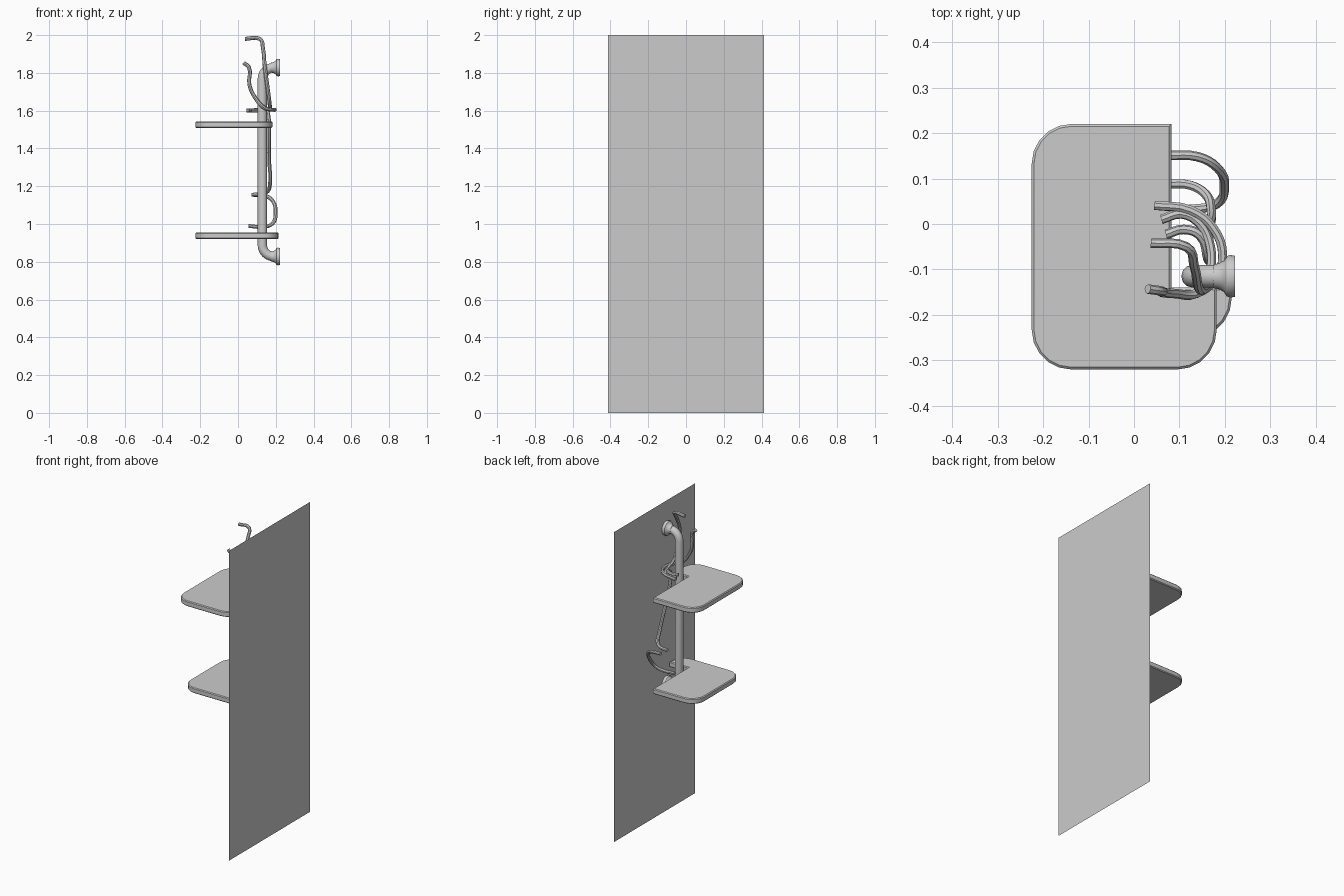
import bpy, bmesh, math
from mathutils import Matrix

if "Cube" in bpy.data.objects:
    bpy.data.objects.remove(bpy.data.objects["Cube"])

WALL_X = 0.225
POLE_X, POLE_Y = 0.129, -0.115


def finish(name, bm, smooth=True):
    bmesh.ops.recalc_face_normals(bm, faces=bm.faces)
    me = bpy.data.meshes.new(name)
    bm.to_mesh(me)
    bm.free()
    ob = bpy.data.objects.new(name, me)
    bpy.context.collection.objects.link(ob)
    if smooth:
        shade(ob)
    return ob


def shade(ob):
    bpy.ops.object.select_all(action='DESELECT')
    ob.select_set(True)
    bpy.context.view_layer.objects.active = ob
    bpy.ops.object.shade_smooth_by_angle(angle=math.radians(35))


def tube(name, points, radius, kind='BEZIER', bevel=2, res=4):
    """Round bar swept along a path, turned into a mesh."""
    cu = bpy.data.curves.new(name, 'CURVE')
    cu.dimensions = '3D'
    cu.bevel_depth = radius
    cu.bevel_resolution = bevel
    cu.use_fill_caps = True
    cu.resolution_u = res
    sp = cu.splines.new(kind)
    if kind == 'BEZIER':
        sp.bezier_points.add(len(points) - 1)
        for bp, p in zip(sp.bezier_points, points):
            bp.co = p
            bp.handle_left_type = bp.handle_right_type = 'AUTO'
    else:
        sp.points.add(len(points) - 1)
        for sp_pt, p in zip(sp.points, points):
            sp_pt.co = (*p, 1)
    ob = bpy.data.objects.new(name, cu)
    bpy.context.collection.objects.link(ob)
    bpy.ops.object.select_all(action='DESELECT')
    ob.select_set(True)
    bpy.context.view_layer.objects.active = ob
    bpy.ops.object.convert(target='MESH')
    ob = bpy.context.view_layer.objects.active
    ob.name = name
    shade(ob)
    return ob


def corner(cx, cy, r, start, n=5):
    """Quarter circle, counter-clockwise from the start angle in degrees."""
    return [(cx + r * math.cos(math.radians(start + 90 * i / n)),
             cy + r * math.sin(math.radians(start + 90 * i / n))) for i in range(n + 1)]


# Shelf: rounded board with a notch in which the pole stands
def shelf(name, z0, z1, right, front):
    left, back, r, notch_x, notch_y = -0.225, 0.22, 0.087, 0.082, -0.14
    outline = [(notch_x, back)]
    outline += corner(left + r, back - r, r, 90)
    outline += corner(left + r, front + r, r, 180)
    outline += corner(right - r, front + r, r, 270)
    outline += [(right, notch_y), (notch_x, notch_y)]
    bm = bmesh.new()
    face = bm.faces.new([bm.verts.new((x, y, z0)) for x, y in outline])
    ext = bmesh.ops.extrude_face_region(bm, geom=[face])
    top = [v for v in ext['geom'] if isinstance(v, bmesh.types.BMVert)]
    bmesh.ops.translate(bm, verts=top, vec=(0, 0, z1 - z0))
    rims = [e for e in bm.edges if abs(e.verts[0].co.z - e.verts[1].co.z) < 1e-6]
    bmesh.ops.bevel(bm, geom=rims, offset=0.005, segments=1, affect='EDGES')
    return finish(name, bm)


shelf("upper_shelf", 1.508, 1.543, 0.182, -0.32)
shelf("lower_shelf", 0.92, 0.955, 0.215, -0.25)

# Flat wall panel behind everything
bm = bmesh.new()
bm.faces.new([bm.verts.new((WALL_X, y, z)) for y, z in
              ((-0.413, 0), (-0.413, 2), (0.413, 2), (0.413, 0))])
bm.normal_update()
bm.faces.ensure_lookup_table()
panel = finish("wall_panel", bm, False)

# Pole with both ends bent towards the wall
LOW, HIGH, BEND = 0.828, 1.828, 0.06
lower_bend, upper_bend = [], []
for i in range(7):
    a = math.radians(90 * i / 6)
    dx = BEND * (1 - math.sin(a))
    dz = BEND * (1 - math.cos(a))
    lower_bend.append((POLE_X + dx, POLE_Y, LOW + dz))
    upper_bend.append((POLE_X + dx, POLE_Y, HIGH - dz))
path = [(WALL_X - 0.02, POLE_Y, LOW)] + lower_bend
path += upper_bend[::-1] + [(WALL_X - 0.02, POLE_Y, HIGH)]
tube("pole", path, 0.025, kind='POLY', bevel=4)

# Flared flanges where the pole meets the wall
profile = [(0.175, 0.026), (0.188, 0.029), (0.198, 0.035),
           (0.204, 0.044), (0.212, 0.047), (0.222, 0.045)]
for name, z in (("lower_flange", LOW), ("upper_flange", HIGH)):
    bm = bmesh.new()
    n = 16
    rings = [[bm.verts.new((x, POLE_Y + r * math.cos(2 * math.pi * k / n),
                            z + r * math.sin(2 * math.pi * k / n))) for k in range(n)]
             for x, r in profile]
    for a, b in zip(rings, rings[1:]):
        for k in range(n):
            bm.faces.new((a[k], a[(k + 1) % n], b[(k + 1) % n], b[k]))
    bm.faces.new(rings[-1])
    bm.faces.new(rings[0])
    finish(name, bm)

# Bent hooks, each one bar with a tip at both ends
hooks = {
    "tall_hook": [(0.037, -0.042, 1.98), (0.115, -0.05, 1.98), (0.132, -0.09, 1.93),
                  (0.142, -0.14, 1.83), (0.157, -0.14, 1.72), (0.168, -0.11, 1.63),
                  (0.168, -0.05, 1.605), (0.145, 0.0, 1.6), (0.105, 0.022, 1.6),
                  (0.06, 0.01, 1.6)],
    "side_hook": [(0.03, -0.143, 1.853), (0.058, -0.147, 1.83), (0.06, -0.15, 1.74),
                  (0.09, -0.153, 1.67), (0.14, -0.152, 1.615), (0.18, -0.12, 1.605),
                  (0.195, -0.07, 1.605), (0.175, -0.01, 1.605), (0.125, 0.03, 1.605),
                  (0.045, 0.041, 1.6)],
    "long_hook": [(0.07, -0.023, 1.6), (0.11, -0.012, 1.6), (0.145, -0.025, 1.6),
                  (0.162, -0.075, 1.57), (0.165, -0.065, 1.47), (0.165, -0.01, 1.34),
                  (0.17, 0.03, 1.22), (0.158, 0.065, 1.175), (0.125, 0.085, 1.16),
                  (0.072, 0.088, 1.155)],
    "low_hook": [(0.075, 0.151, 1.155), (0.14, 0.148, 1.15), (0.182, 0.125, 1.125),
                 (0.199, 0.083, 1.06), (0.18, 0.043, 1.0), (0.13, 0.033, 0.985),
                 (0.055, 0.033, 0.99)],
}
for name, pts in hooks.items():
    tube(name, pts, 0.0105)
